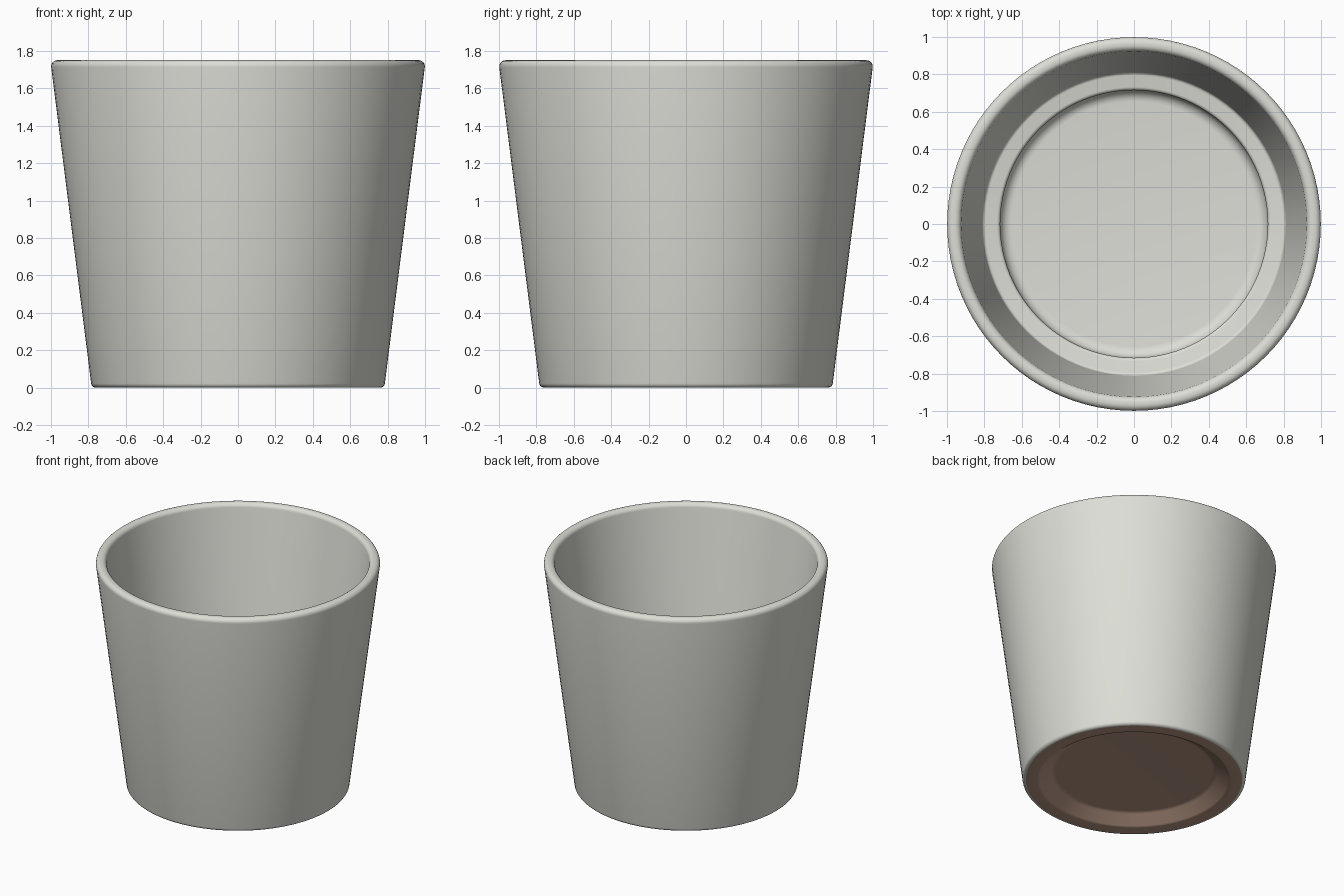
import bpy
import bmesh
import math
from mathutils import Vector

SEGMENTS = 96

cube = bpy.data.objects.get("Cube")
if cube:
    bpy.data.objects.remove(cube, do_unlink=True)


def make_material(name, color):
    mat = bpy.data.materials.new(name)
    mat.use_nodes = True
    mat.diffuse_color = color
    bsdf = next(n for n in mat.node_tree.nodes if n.type == 'BSDF_PRINCIPLED')
    bsdf.inputs["Base Color"].default_value = color
    bsdf.inputs["Roughness"].default_value = 0.6
    return mat


def round_corners(corners, steps=6):
    """Replace every (r, z, radius) corner with a circular fillet."""
    points = []
    for i, (r, z, radius) in enumerate(corners):
        p = Vector((r, z))
        if radius == 0:
            points.append(p)
            continue
        a = (Vector(corners[i - 1][:2]) - p).normalized()
        b = (Vector(corners[i + 1][:2]) - p).normalized()
        half = a.angle(b) / 2
        center = p + (a + b).normalized() * (radius / math.sin(half))
        start = p + a * (radius / math.tan(half)) - center
        end = p + b * (radius / math.tan(half)) - center
        sweep = start.angle(end)
        for k in range(steps + 1):
            t = k / steps
            points.append(center + (start * math.sin((1 - t) * sweep)
                                    + end * math.sin(t * sweep)) / math.sin(sweep))
    return points


def lathe(name, corners, materials):
    bm = bmesh.new()
    verts = [bm.verts.new((p.x, 0, p.y)) for p in round_corners(corners)]
    edges = [bm.edges.new(pair) for pair in zip(verts, verts[1:])]
    bmesh.ops.spin(bm, geom=verts + edges, cent=(0, 0, 0), axis=(0, 0, 1),
                   angle=math.tau, steps=SEGMENTS, use_merge=True)
    bmesh.ops.remove_doubles(bm, verts=bm.verts, dist=0.0001)
    bmesh.ops.recalc_face_normals(bm, faces=bm.faces)
    # Bare clay on the underside, glaze everywhere else
    for f in bm.faces:
        c = f.calc_center_median()
        f.material_index = int(c.z < 0.09 and c.xy.length < 0.75)
    mesh = bpy.data.meshes.new(name)
    bm.to_mesh(mesh)
    bm.free()
    obj = bpy.data.objects.new(name, mesh)
    bpy.context.collection.objects.link(obj)
    for mat in materials:
        mesh.materials.append(mat)
    bpy.ops.object.select_all(action='DESELECT')
    obj.select_set(True)
    bpy.context.view_layer.objects.active = obj
    bpy.ops.object.shade_smooth_by_angle(angle=math.radians(40))
    return obj


glaze = make_material("pale grey glaze", (0.72, 0.73, 0.67, 1))
clay = make_material("bare brown clay", (0.46, 0.30, 0.225, 1))

# Cross-section from the underside centre, up the outside and down the inside
profile = [
    (0, 0.07, 0),
    (0.57, 0.07, 0.06),       # recess under the foot
    (0.67, 0, 0.04),
    (0.782, 0, 0.025),        # foot
    (1.003, 1.75, 0.033),     # outer rim
    (0.927, 1.75, 0.033),     # inner rim
    (0.81, 0.76, 0.02),       # inside ledge
    (0.715, 0.75, 0.02),
    (0.715, 0.15, 0.06),      # inside floor
    (0, 0.15, 0),
]
lathe("plant_pot", profile, [glaze, clay])
